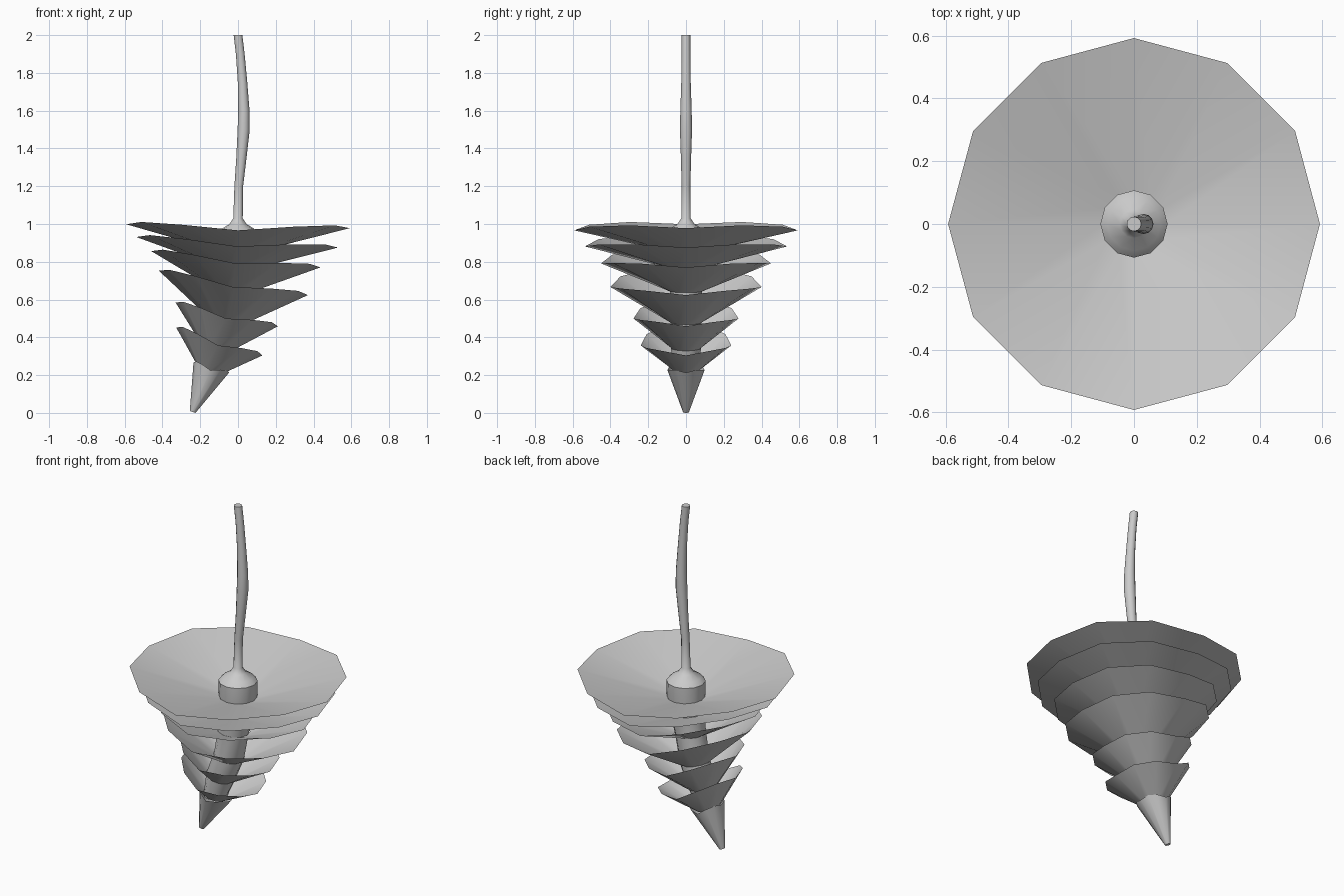
import bpy, bmesh
from math import cos, sin, pi, radians, atan2

if "Cube" in bpy.data.objects:
    bpy.data.objects.remove(bpy.data.objects["Cube"])

SIDES = 12


def build(name, rings, cap_start=False, cap_end=False):
    """Skin a list of equal-length point rings, listed from bottom to top."""
    bm = bmesh.new()
    loops = [[bm.verts.new(p) for p in ring] for ring in rings]
    for a, b in zip(loops, loops[1:]):
        for i in range(SIDES):
            j = (i + 1) % SIDES
            bm.faces.new((a[i], a[j], b[j], b[i]))
    if cap_start:
        bm.faces.new(loops[0][::-1])
    if cap_end:
        bm.faces.new(loops[-1])
    mesh = bpy.data.meshes.new(name)
    bm.to_mesh(mesh)
    bm.free()
    obj = bpy.data.objects.new(name, mesh)
    bpy.context.collection.objects.link(obj)
    bpy.ops.object.select_all(action='DESELECT')
    obj.select_set(True)
    bpy.context.view_layer.objects.active = obj
    bpy.ops.object.shade_smooth_by_angle(angle=radians(40))
    return obj


def ring(x, z, r, tilt=0, wave=0, ry=None):
    """Ring tilted about y (left side up), with an optional wavy rim."""
    t = radians(tilt)
    pts = []
    for i in range(SIDES):
        a = 2 * pi * i / SIDES
        dz = wave * (0.011 * cos(2 * a) - 0.0127 * cos(4 * a) + 0.005)
        u, v = r * cos(a), (ry or r) * sin(a)
        pts.append((x + u * cos(t) + dz * sin(t), v, z - u * sin(t) + dz * cos(t)))
    return pts


def tube(name, path, **caps):
    """Tube through (x, z, radius) points, bottom to top, bending in xz."""
    rings = []
    for i, (x, z, r) in enumerate(path):
        a, b = path[max(i - 1, 0)], path[min(i + 1, len(path) - 1)]
        flat = i in (0, len(path) - 1)
        tilt = 0 if flat else -atan2(-(b[0] - a[0]), b[1] - a[1]) * 180 / pi
        rings.append(ring(x, z, r, tilt))
    return build(name, rings, **caps)


# wavy frills: rim x, rim z, rim radius, tilt, hub x, hub z, hub radius
frills = [
    (0.00, 0.985, 0.592, 1, 0.00, 0.855, 0.10),
    (-0.005, 0.900, 0.535, 3, -0.01, 0.77, 0.10),
    (-0.012, 0.810, 0.450, 5.5, -0.03, 0.645, 0.09),
    (-0.025, 0.685, 0.400, 9.3, -0.06, 0.48, 0.085),
    (-0.060, 0.518, 0.278, 13, -0.115, 0.345, 0.08),
    (-0.100, 0.375, 0.240, 18, -0.15, 0.225, 0.065),
]
for n, (x, z, r, tilt, hx, hz, hr) in enumerate(frills, 1):
    build(f"frill_{n}", [ring(hx, hz, hr, tilt), ring(x, z, r, tilt, 1)])

# bent core carrying the frills
tube("core", [(-0.15, 0.22, 0.065), (-0.115, 0.345, 0.08), (-0.06, 0.48, 0.083),
              (-0.03, 0.645, 0.085), (-0.008, 0.78, 0.095), (0, 0.86, 0.105),
              (0, 0.95, 0.107)], cap_start=True)

# pointed root tip
build("root_tip", [ring(-0.24, 0.005, 0.016, 18), ring(-0.142, 0.238, 0.098, 16, 0.7)],
      cap_start=True)

# stalk flaring into the top of the core
tube("stalk", [(0, 0.95, 0.107), (0, 0.975, 0.085), (0, 1.0, 0.045), (0, 1.03, 0.025),
               (0.004, 1.2, 0.023), (0.018, 1.35, 0.027), (0.03, 1.5, 0.032),
               (0.031, 1.6, 0.03), (0.024, 1.75, 0.025), (0.012, 1.9, 0.023),
               (0, 2.0, 0.023)], cap_end=True)
